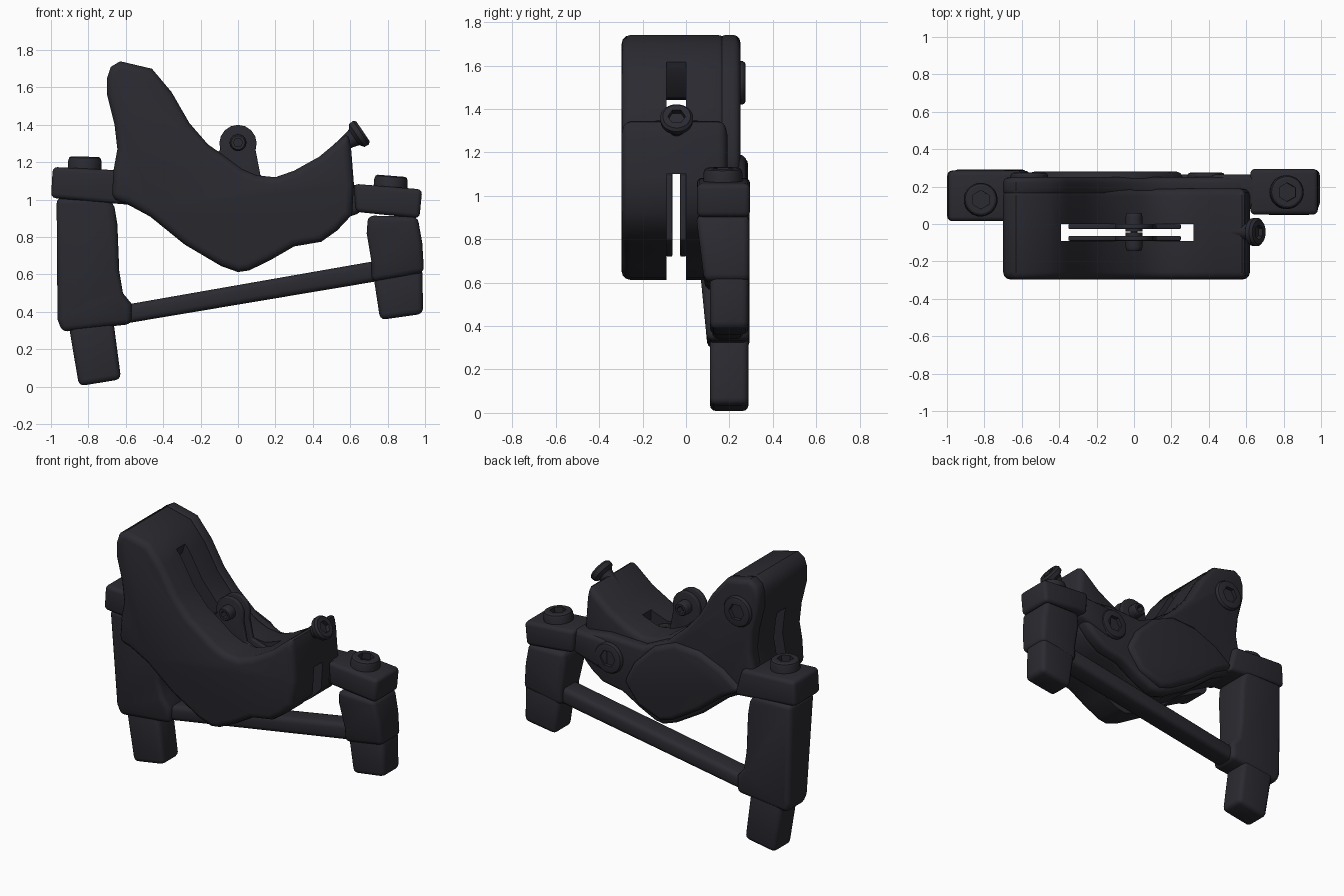
import bpy, bmesh, math
from mathutils import Matrix, Vector

if "Cube" in bpy.data.objects:
    bpy.data.objects.remove(bpy.data.objects["Cube"])

COLOUR = (0.023, 0.023, 0.03, 1)
mat = bpy.data.materials.new("charcoal")
mat.use_nodes = True
mat.diffuse_color = COLOUR
bsdf = mat.node_tree.nodes["Principled BSDF"]
bsdf.inputs["Base Color"].default_value = COLOUR
bsdf.inputs["Roughness"].default_value = 0.6


def finish(name, bm):
    bmesh.ops.recalc_face_normals(bm, faces=bm.faces)
    mesh = bpy.data.meshes.new(name)
    bm.to_mesh(mesh)
    bm.free()
    mesh.materials.append(mat)
    ob = bpy.data.objects.new(name, mesh)
    bpy.context.collection.objects.link(ob)
    return ob


def activate(ob):
    bpy.ops.object.select_all(action='DESELECT')
    ob.select_set(True)
    bpy.context.view_layer.objects.active = ob


def smooth(ob, angle=40):
    activate(ob)
    bpy.ops.object.shade_smooth_by_angle(angle=math.radians(angle))


def slab(name, pts, front, back, bevel=0.025, front_low=None):
    """Extrude an x-z outline along y; front_low leans the front face at the foot."""
    bm = bmesh.new()
    lo, hi = min(p[1] for p in pts), max(p[1] for p in pts)
    low = front if front_low is None else front_low
    fy = lambda z: low + (front - low) * (z - lo) / (hi - lo)
    a = [bm.verts.new((x, fy(z), z)) for x, z in pts]
    b = [bm.verts.new((x, back, z)) for x, z in pts]
    bm.faces.new(a)
    bm.faces.new(b[::-1])
    for i in range(len(pts)):
        j = (i + 1) % len(pts)
        bm.faces.new((a[i], b[i], b[j], a[j]))
    ob = finish(name, bm)
    if bevel:
        mod = ob.modifiers.new("round", 'BEVEL')
        mod.width, mod.segments = bevel, 3
        mod.limit_method, mod.angle_limit = 'ANGLE', math.radians(48)
        mod.use_clamp_overlap = False
        activate(ob)
        bpy.ops.object.modifier_apply(modifier="round")
        smooth(ob)
    return ob


def turned(name, rings, origin, axis, sides=36):
    """Lathe (radius, height, is_hex) rings around an axis."""
    bm = bmesh.new()
    rows = []
    for r, h, is_hex in rings:
        row = []
        for k in range(sides):
            t = math.tau * k / sides
            rr = r / math.cos(t % (math.pi / 3) - math.pi / 6) if is_hex else r
            row.append(bm.verts.new((rr * math.cos(t), rr * math.sin(t), h)))
        rows.append(row)
    for p, q in zip(rows, rows[1:]):
        for k in range(sides):
            n = (k + 1) % sides
            bm.faces.new((p[k], p[n], q[n], q[k]))
    bm.faces.new(rows[0][::-1])
    bm.faces.new(rows[-1])
    turn = Vector(axis).to_track_quat('Z', 'Y').to_matrix().to_4x4()
    bm.transform(Matrix.Translation(origin) @ turn)
    ob = finish(name, bm)
    smooth(ob, 30)
    return ob


def bolt(name, origin, axis, r, h):
    return turned(name, [(r, -0.04, 0), (r, h * 0.6, 0), (r * 0.93, h * 0.9, 0), (r * 0.82, h, 0),
                         (r * 0.48, h, 1), (r * 0.48, h * 0.3, 1)], origin, axis)


# Main cradle: shared outlines of the tall horn, the right rim and the belly
horn = [(-0.675, 1.0), (-0.665, 1.16), (-0.645, 1.27), (-0.66, 1.4), (-0.7, 1.56), (-0.7, 1.65),
        (-0.68, 1.71), (-0.63, 1.74), (-0.46, 1.7), (-0.355, 1.575), (-0.26, 1.41), (-0.16, 1.295)]
saddle = [(-0.08, 1.24), (0.02, 1.165), (0.1, 1.13), (0.2, 1.12), (0.3, 1.155),
          (0.435, 1.23), (0.59, 1.36), (0.605, 1.27), (0.62, 1.08)]
belly = [(0.61, 0.92), (0.53, 0.835), (0.445, 0.775), (0.3, 0.75), (0.17, 0.675), (0.06, 0.622),
         (0, 0.613), (-0.09, 0.645), (-0.285, 0.76), (-0.47, 0.91), (-0.6, 0.98)]
cradle = slab("cradle", horn + saddle + belly, -0.297, 0.19, 0.04)

# Slot running lengthwise through the cradle
slot = slab("slot_cutter", [(-0.9, 0.4), (-0.9, 1.43), (-0.5, 1.45), (-0.41, 1.55), (-0.33, 1.8),
                            (0.3, 1.8), (0.32, 1.1), (0.9, 1.1), (0.9, 0.4)], -0.09, 0.0, 0)
cut = cradle.modifiers.new("slot", 'BOOLEAN')
cut.object, cut.operation, cut.solver = slot, 'DIFFERENCE', 'EXACT'
activate(cradle)
bpy.ops.object.modifier_apply(modifier="slot")
bpy.data.objects.remove(slot)
smooth(cradle)

# Back layers
slab("back_plate", horn + [(-0.02, 1.17), (0.15, 1.09), (0.4, 1.1), (0.62, 1.07)] + belly,
     0.15, 0.25, 0.03)
slab("belly_pad", [(-0.6, 1.0), (-0.45, 1.11), (-0.28, 1.18), (-0.1, 1.19), (0.06, 1.12), (0.2, 0.98),
                   (0.27, 0.84), (0.17, 0.71), (0, 0.645), (-0.09, 0.675), (-0.28, 0.79), (-0.46, 0.93)],
     0.2, 0.28, 0.035)
for name, x, z in (("horn_screw", -0.56, 1.52), ("rim_screw", 0.385, 0.96)):
    bolt(name, (x, 0.24, z), (0, 1, 0), 0.1, 0.035)

# Hinge ears inside the slot, with their pin
ear = [(0.1 * math.cos(t), 1.3 + 0.1 * math.sin(t))
       for t in (math.radians(-20 + 22 * k) for k in range(11))]
ear += [(-0.2, 1.2), (-0.35, 1.15), (-0.35, 0.86), (-0.1, 0.72), (0.15, 0.72), (0.25, 0.8), (0.25, 1.09),
        (0.12, 1.13)]
for name, y in (("hinge_ear_front", -0.09), ("hinge_ear_back", -0.027)):
    slab(name, ear, y, y + 0.027, 0.006)
for name, y0, s in (("pin_head_front", -0.085, -1), ("pin_head_back", 0.0, 1)):
    bolt(name, (0, y0, 1.305), (0, s, 0), 0.045, 0.06)
turned("hinge_pin", [(0.02, 0, 0), (0.02, 0.12, 0)], (0, -0.1, 1.305), (0, 1, 0), 16)

# Tapered peg on the right rim
turned("rim_peg", [(0.01, -0.25, 0), (0.042, -0.06, 0), (0.05, -0.03, 0), (0.074, -0.012, 0),
                   (0.076, 0.015, 0), (0.064, 0.028, 0), (0.035, 0.028, 1), (0.035, 0.0, 1)],
       (0.645, -0.043, 1.35), (0.83, 0, 0.56))

# Clamp arms with bolts on top
slab("left_clamp", [(-1.0, 1.01), (-0.99, 1.175), (-0.6, 1.155), (-0.55, 0.97)], 0.015, 0.285)
slab("right_clamp", [(0.63, 0.935), (0.97, 0.9), (0.985, 1.055), (0.62, 1.085)], 0.05, 0.295)
slab("right_arm", [(0.4, 0.85), (0.66, 0.93), (0.66, 1.08), (0.4, 1.07)], 0.08, 0.265, 0.03)
bolt("left_clamp_bolt", (-0.82, 0.13, 1.165), (0.02, 0, 1), 0.09, 0.065)
bolt("right_clamp_bolt", (0.815, 0.17, 1.068), (0.08, 0, 1), 0.09, 0.06)

# Left leg and foot
slab("left_leg", [(-0.97, 1.01), (-0.69, 1.01), (-0.66, 0.96), (-0.645, 0.87), (-0.635, 0.62), (-0.615, 0.5),
                  (-0.57, 0.445), (-0.57, 0.335), (-0.94, 0.293), (-0.965, 0.36)], 0.03, 0.292, 0.03, 0.1)
slab("left_foot", [(-0.91, 0.36), (-0.67, 0.38), (-0.625, 0.04), (-0.85, 0.003)], 0.11, 0.288, 0.03)

# Right leg and foot
slab("right_leg", [(0.695, 0.915), (0.96, 0.91), (0.985, 0.77), (0.995, 0.61), (0.715, 0.56), (0.715, 0.66),
                   (0.688, 0.82)], 0.045, 0.292, 0.03, 0.09)
slab("right_foot", [(0.72, 0.62), (0.985, 0.64), (0.99, 0.39), (0.76, 0.357)], 0.11, 0.288, 0.03)

# Cross bar between the legs
slab("cross_bar", [(-0.62, 0.335), (0.78, 0.57), (0.78, 0.68), (-0.62, 0.435)], 0.12, 0.265, 0.03)
